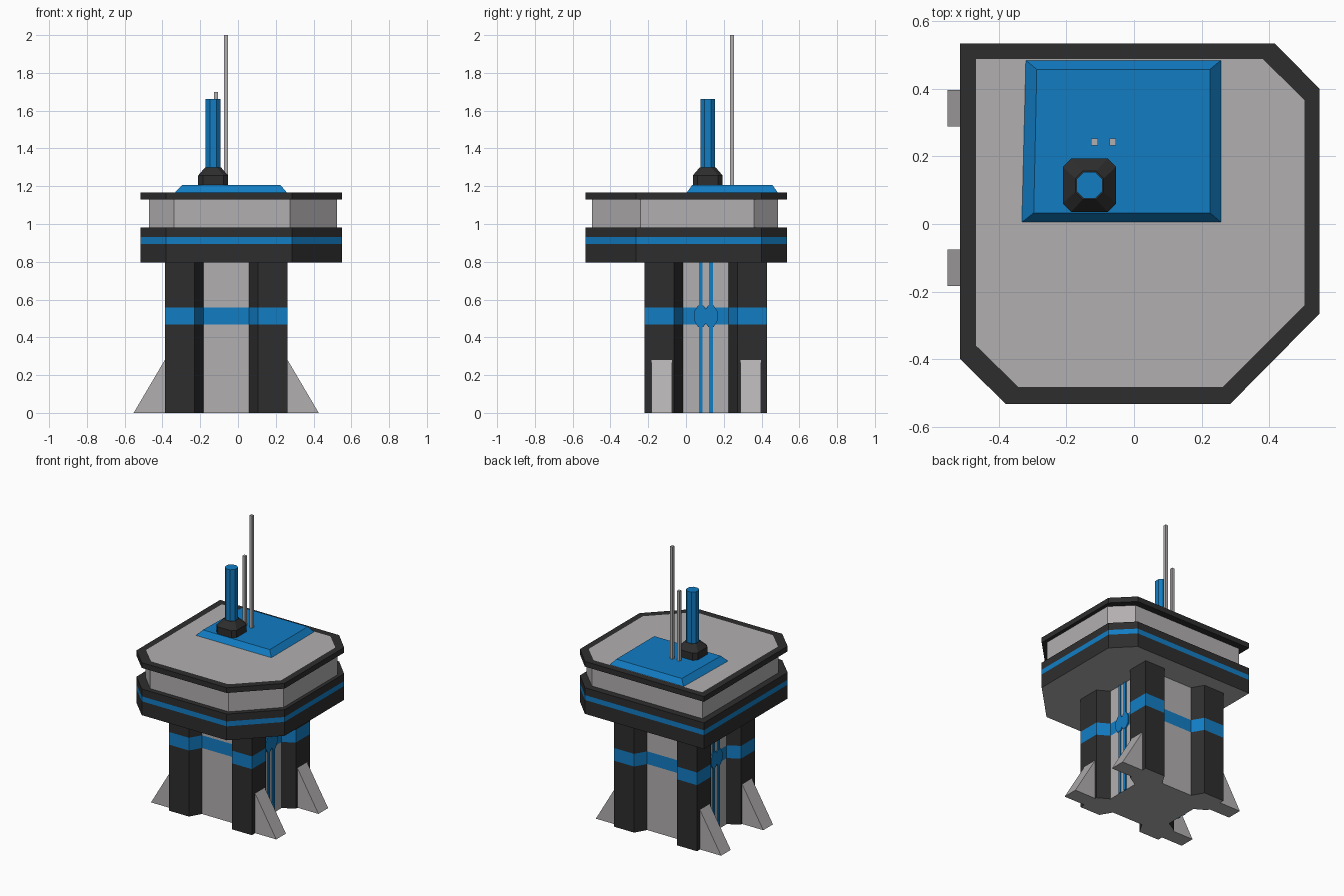
import bpy, bmesh, math

if "Cube" in bpy.data.objects:
    bpy.data.objects.remove(bpy.data.objects["Cube"])


def material(name, rgb):
    m = bpy.data.materials.new(name)
    m.diffuse_color = (*rgb, 1)
    m.use_nodes = True
    m.node_tree.nodes["Principled BSDF"].inputs["Base Color"].default_value = m.diffuse_color
    return m


MATS = [material("charcoal", (0.027, 0.027, 0.027)),
        material("light_grey", (0.45, 0.43, 0.44)),
        material("signal_blue", (0.006, 0.205, 0.55))]
DARK, GREY, BLUE = 0, 1, 2


def finish(name, bm):
    bmesh.ops.recalc_face_normals(bm, faces=bm.faces)
    me = bpy.data.meshes.new(name)
    bm.to_mesh(me)
    bm.free()
    for m in MATS:
        me.materials.append(m)
    ob = bpy.data.objects.new(name, me)
    bpy.context.collection.objects.link(ob)
    return ob


def loft(name, sections, side, top, bottom):
    """Stack of (outline, z); side(level, edge) gives the colour of each wall face."""
    bm = bmesh.new()
    rings = [[bm.verts.new((x, y, z)) for x, y in pts] for pts, z in sections]
    n = len(rings[0])
    for k in range(len(rings) - 1):
        for i in range(n):
            j = (i + 1) % n
            f = bm.faces.new((rings[k][i], rings[k][j], rings[k + 1][j], rings[k + 1][i]))
            f.material_index = side(k, i)
    bm.faces.new(rings[0][::-1]).material_index = bottom
    bm.faces.new(rings[-1]).material_index = top
    return finish(name, bm)


def plain(name, sections, col):
    return loft(name, sections, lambda k, i: col, col, col)


def rect(x0, x1, y0, y1):
    return [(x0, y0), (x1, y0), (x1, y1), (x0, y1)]


def octagon(cx, cy, r, c):
    """Square of half width r with corners cut by c."""
    a = r - c
    return [(cx + x, cy + y) for x, y in
            [(-a, -r), (a, -r), (r, -a), (r, a), (a, r), (-a, r), (-r, a), (-r, -a)]]


# Tower shaft: four corner pillars with recessed panels, one blue band
CX, CY = -0.0625, 0.105
quarter = [(-0.325, -0.325), (-0.168, -0.325), (-0.121, -0.245),
           (0.121, -0.245), (0.168, -0.325)]
shaft = []
for q in range(4):
    c, s = round(math.cos(q * math.pi / 2)), round(math.sin(q * math.pi / 2))
    shaft += [(CX + c * x - s * y, CY + s * x + c * y) for x, y in quarter]
loft("tower_shaft", [(shaft, z) for z in (0, 0.467, 0.557, 0.8)],
     lambda k, i: BLUE if k == 1 else (GREY if i % 5 == 2 else DARK), GREY, GREY)

# Conduits and junction plates on both side panels
for sx, side in ((-1, "left"), (1, "right")):
    x0, x1 = sorted((CX + sx * 0.24, CX + sx * 0.251))
    for sy, pos in ((-1, "front"), (1, "back")):
        y = CY + sy * 0.027
        plain(f"{side}_{pos}_conduit",
              [(rect(x0, x1, y - 0.01, y + 0.01), z) for z in (0, 0.8)], BLUE)
        bm = bmesh.new()
        loops = [[bm.verts.new((x, y + a, 0.512 + b * 1.6))
                  for a, b in octagon(0, 0, 0.035, 0.02)]
                 for x in (CX + sx * 0.24, CX + sx * 0.253)]
        bm.faces.new(loops[0])
        bm.faces.new(loops[1])
        for i in range(8):
            j = (i + 1) % 8
            bm.faces.new((loops[0][i], loops[0][j], loops[1][j], loops[1][i]))
        for f in bm.faces:
            f.material_index = BLUE
        finish(f"{side}_{pos}_junction", bm)

# Sloped buttress feet
for sx, side in ((-1, "left"), (1, "right")):
    for yc, pos in ((-0.129, "front"), (0.343, "back")):
        bm = bmesh.new()
        profile = [(0.315, 0), (0.49, 0), (0.325, 0.28), (0.315, 0.28)]
        a, b = [[bm.verts.new((CX + sx * x, yc + dy, z)) for x, z in profile]
                for dy in (-0.054, 0.054)]
        bm.faces.new(a)
        bm.faces.new(b)
        for i in range(4):
            j = (i + 1) % 4
            bm.faces.new((a[i], a[j], b[j], b[i]))
        for f in bm.faces:
            f.material_index = GREY
        finish(f"{side}_{pos}_buttress", bm)

# Deck outlines: three unequal cut corners and one square corner
outer = [(-0.38, -0.533), (0.285, -0.533), (0.55, -0.265), (0.55, 0.40),
         (0.417, 0.535), (-0.515, 0.535), (-0.515, -0.40)]
wall = [(-0.34, -0.497), (0.275, -0.497), (0.525, -0.24), (0.525, 0.36),
        (0.395, 0.488), (-0.47, 0.488), (-0.47, -0.365)]
inner = [(-0.342, -0.483), (0.263, -0.483), (0.505, -0.24), (0.505, 0.367),
         (0.382, 0.488), (-0.468, 0.488), (-0.468, -0.36)]

# Lower deck with blue stripe
loft("lower_deck", [(outer, z) for z in (0.797, 0.895, 0.93, 0.982)],
     lambda k, i: BLUE if k == 1 else DARK, DARK, GREY)
# Cabin wall
plain("cabin_wall", [(wall, 0.978), (wall, 1.135)], GREY)
# Roof slab: dark rim framing a grey panel
loft("roof", [(outer, 1.131), (outer, 1.168), (inner, 1.168)],
     lambda k, i: DARK, GREY, DARK)

# Blue roof hatch plinth
plain("roof_plinth", [([(-0.335, 0.003), (0.26, 0.003), (0.26, 0.487), (-0.323, 0.487)], 1.165),
                      ([(-0.297, 0.033), (0.225, 0.033), (0.225, 0.458), (-0.288, 0.458)], 1.206)],
      BLUE)

# Mast socket and mast
MX, MY = -0.132, 0.115
plain("mast_socket", [(octagon(MX, MY, 0.079, 0.025), 1.2),
                      (octagon(MX, MY, 0.079, 0.025), 1.257),
                      (octagon(MX, MY, 0.042, 0.022), 1.3)], DARK)
plain("mast", [(octagon(MX, MY, 0.039, 0.022), z) for z in (1.29, 1.663)], BLUE)

# Aerials
for name, x, h in (("tall_aerial", -0.063, 2.0), ("short_aerial", -0.117, 1.7)):
    plain(name, [(rect(x - 0.01, x + 0.01, 0.232, 0.253), z) for z in (1.2, h)], GREY)
